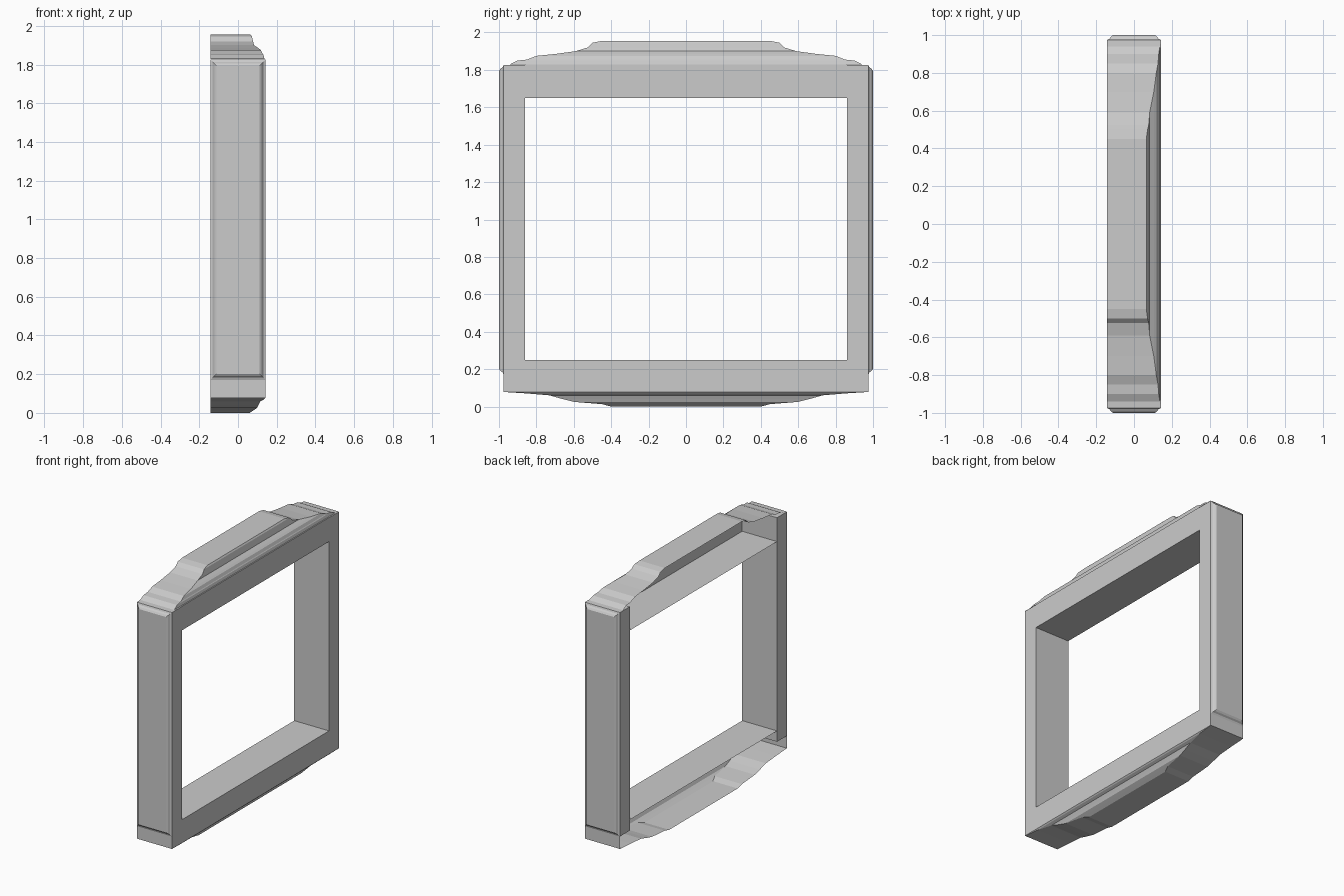
import bpy, bmesh

if "Cube" in bpy.data.objects:
    bpy.data.objects.remove(bpy.data.objects["Cube"])

X = 0.1425          # half depth of the frame
Y_OUT, Y_IN = 0.975, 0.86


def finish(name, bm):
    bmesh.ops.remove_doubles(bm, verts=bm.verts, dist=0.0005)
    bmesh.ops.recalc_face_normals(bm, faces=bm.faces)
    me = bpy.data.meshes.new(name)
    bm.to_mesh(me)
    bm.free()
    ob = bpy.data.objects.new(name, me)
    bpy.context.collection.objects.link(ob)
    return ob


def face(bm, pts):
    bm.faces.new([bm.verts.new(p) for p in pts])


# Mitred moulding: each level is (z, half length in y, front x); back stays open
def moulding(bm, levels):
    rows = [[bm.verts.new(p) for p in
             ((-X, -y, z), (x, -y, z), (x, y, z), (-X, y, z))]
            for z, y, x in levels]
    for a, b in zip(rows, rows[1:]):
        for i in range(3):
            bm.faces.new((a[i], a[i + 1], b[i + 1], b[i]))
    bm.faces.new(rows[-1])


# Beam walls: front face and the face lining the opening
def beam_walls(bm, z_outer, z_inner):
    face(bm, [(X, -Y_IN, z_outer), (X, Y_IN, z_outer),
              (X, Y_IN, z_inner), (X, -Y_IN, z_inner)])
    face(bm, [(-X, -Y_IN, z_inner), (X, -Y_IN, z_inner),
              (X, Y_IN, z_inner), (-X, Y_IN, z_inner)])


# Top beam with stepped crown
bm = bmesh.new()
moulding(bm, [(1.828, .975, X), (1.83, .94, .137), (1.85, .90, .131),
              (1.855, .85, .127), (1.875, .80, .118), (1.885, .70, .105),
              (1.90, .59, .083), (1.92, .525, .078), (1.945, .50, .072),
              (1.955, .45, .065)])
beam_walls(bm, 1.828, 1.65)
finish("top_beam", bm)

# Bottom beam with stepped underside, plain ends below the posts
bm = bmesh.new()
moulding(bm, [(.17, .975, X), (.078, .975, X), (.07, .85, .135),
              (.06, .73, .115), (.04, .66, .105), (.025, .60, .098),
              (.013, .45, .08), (0, .40, .06)])
beam_walls(bm, .17, .25)
finish("bottom_beam", bm)

# Side posts with a raised bevelled panel on the outer side: (y, inset)
rings = [(Y_IN, 0), (Y_OUT, 0), (.98, .012), (.992, .02), (1.0, .032)]
for side, name in ((-1, "left_post"), (1, "right_post")):
    bm = bmesh.new()
    rows = []
    for y, d in rings:
        lo, hi = .17 + d, 1.826 - d
        rows.append([bm.verts.new((x, side * y, z)) for x, z in
                     ((-X + d, lo), (X - d, lo), (X - d, hi), (-X + d, hi))])
    for a, b in zip(rows, rows[1:]):
        for i in range(4):
            j = (i + 1) % 4
            bm.faces.new((a[i], a[j], b[j], b[i]))
    bm.faces.new(rows[0])
    bm.faces.new(rows[-1])
    finish(name, bm)
